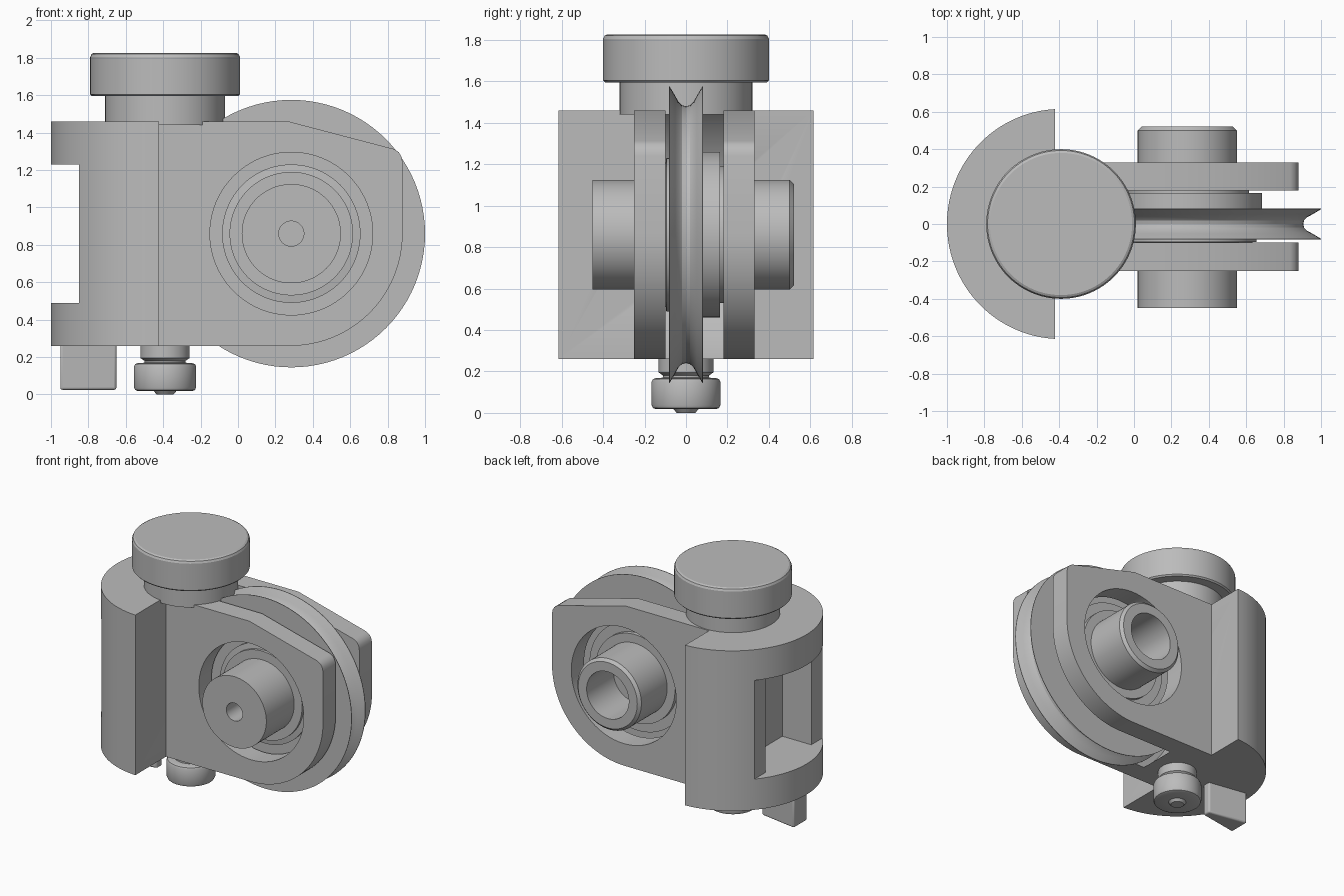
import bpy, bmesh
from math import pi, cos, sin, radians
from mathutils import Vector

cube = bpy.data.objects.get("Cube")
if cube:
    bpy.data.objects.remove(cube, do_unlink=True)

grey = bpy.data.materials.new("plain_grey")
grey.use_nodes = True
colour = (0.5, 0.5, 0.5, 1)
grey.diffuse_color = colour
grey.node_tree.nodes["Principled BSDF"].inputs["Base Color"].default_value = colour

KNOB_X = -0.39               # vertical screw axis
WHEEL = Vector((0.285, 0, 0.86))   # wheel centre
BOTTOM, TOP = 0.26, 1.46     # body height


def finish(name, bm):
    bmesh.ops.remove_doubles(bm, verts=bm.verts, dist=1e-5)
    bmesh.ops.recalc_face_normals(bm, faces=bm.faces)
    mesh = bpy.data.meshes.new(name)
    bm.to_mesh(mesh)
    bm.free()
    mesh.materials.append(grey)
    ob = bpy.data.objects.new(name, mesh)
    bpy.context.collection.objects.link(ob)
    return ob


def lathe(name, profile, centre, axis, closed=False):
    """Turn (radius, height) points around the z or y axis."""
    bm = bmesh.new()
    up = Vector(axis)
    verts = [bm.verts.new(Vector((r, 0, 0)) + up * h + centre) for r, h in profile]
    edges = [bm.edges.new(pair) for pair in zip(verts, verts[1:])]
    if closed:
        edges.append(bm.edges.new((verts[-1], verts[0])))
    bmesh.ops.spin(bm, geom=verts + edges, cent=centre, axis=up,
                   angle=2 * pi, steps=96, use_merge=False)
    return finish(name, bm)


def prism(name, outline, start, end, upright=False):
    """Extrude an outline along z, or an x-z outline along y when upright."""
    bm = bmesh.new()
    place = (lambda a, b, d: (a, d, b)) if upright else (lambda a, b, d: (a, b, d))
    face = bm.faces.new([bm.verts.new(place(a, b, start)) for a, b in outline])
    out = bmesh.ops.extrude_face_region(bm, geom=[face])
    shift = Vector(place(0, 0, end - start))
    bmesh.ops.translate(bm, vec=shift,
                        verts=[v for v in out["geom"] if isinstance(v, bmesh.types.BMVert)])
    return finish(name, bm)


def box(name, x, y, z):
    return prism(name, [(x[0], y[0]), (x[1], y[0]), (x[1], y[1]), (x[0], y[1])], *z)


def activate(ob):
    bpy.ops.object.select_all(action='DESELECT')
    ob.select_set(True)
    bpy.context.view_layer.objects.active = ob


def combine(ob, other, operation='DIFFERENCE'):
    mod = ob.modifiers.new("combine", 'BOOLEAN')
    mod.operation, mod.object, mod.solver = operation, other, 'EXACT'
    activate(ob)
    bpy.ops.object.modifier_apply(modifier=mod.name)
    bpy.data.objects.remove(other, do_unlink=True)


def disc_cutter(radius, start, end):
    return lathe("cutter", [(0, start), (radius, start), (radius, end), (0, end)],
                 WHEEL, Y)


Z, Y = (0, 0, 1), (0, 1, 0)
parts = []

# Half-round body, with a web reaching between the side plates
arc = [radians(93 + 174 * i / 48) for i in range(49)]
body = prism("half_round_body",
             [(KNOB_X + 0.61 * cos(a), 0.615 * sin(a)) for a in arc], BOTTOM, TOP)
combine(body, box("web", (-0.5, -0.08), (-0.1, 0.18), (BOTTOM, TOP)), 'UNION')

# Clearance for the wheel, then the window and its inner pocket
combine(body, disc_cutter(0.755, -0.14, 0.22))
combine(body, box("cutter", (-1.2, -0.85), (-0.8, 0.8), (0.49, 1.23)))
combine(body, box("cutter", (-0.9, -0.61), (-0.27, 0.27), (0.49, 1.23)))
parts.append(body)

# Side plates with a round lower corner and a bore
corner = [radians(-90 + 90 * i / 24) for i in range(25)]
plate_outline = [(-0.43, BOTTOM)]
plate_outline += [(0.28 + 0.6 * cos(a), 0.86 + 0.6 * sin(a)) for a in corner]
plate_outline += [(0.88, 1.24), (0.875, 1.27), (0.86, 1.295), (0.835, 1.312),
                  (0.27, TOP), (-0.43, TOP)]
for name, start, end in (("front_plate", -0.25, -0.1), ("back_plate", 0.18, 0.33)):
    plate = prism(name, plate_outline, start, end, upright=True)
    combine(plate, disc_cutter(0.435, start - 0.1, end + 0.1))
    parts.append(plate)

# Grooved wheel
half_groove = [(0.7, 0.083), (0.715, 0.083), (0.715, 0.079), (0.67, 0.052),
               (0.64, 0.036), (0.625, 0.02)]
groove = half_groove + [(0.62, 0)] + [(r, -h) for r, h in reversed(half_groove)]
parts.append(lathe("grooved_wheel", [(0, 0.083)] + groove + [(0, -0.083)], WHEEL, Y))

# Hub flanges on both sides of the wheel
parts.append(lathe("front_flange", [(0, -0.07), (0.37, -0.07), (0.37, -0.095), (0.33, -0.1),
                                    (0.33, -0.12), (0, -0.12)], WHEEL, Y))
parts.append(lathe("back_flange", [(0, 0.07), (0.4, 0.07), (0.4, 0.165), (0.33, 0.165),
                                   (0.33, 0.195), (0, 0.195)], WHEEL, Y))

# Axle with a small front hole and a wide back bore
parts.append(lathe("axle", [(0.067, -0.45), (0.265, -0.45), (0.265, 0.5), (0.245, 0.52),
                            (0.175, 0.52), (0.175, 0.2), (0, 0.2), (0, -0.25),
                            (0.067, -0.25)], WHEEL, Y, closed=True))

# Top knob and collar
screw = Vector((KNOB_X, 0, 0))
parts.append(lathe("top_collar", [(0, 1.44), (0.32, 1.44), (0.32, 1.62), (0, 1.62)], screw, Z))
parts.append(lathe("top_knob", [(0, 1.595), (0.39, 1.595), (0.4, 1.605), (0.4, 1.805),
                                (0.393, 1.82), (0.38, 1.827), (0, 1.827)], screw, Z))

# Lower knob with its neck and end nub
parts.append(lathe("lower_knob", [(0, 0), (0.045, 0), (0.06, 0.018), (0.145, 0.018),
                                  (0.16, 0.024), (0.166, 0.038), (0.166, 0.15),
                                  (0.16, 0.163), (0.145, 0.168), (0.11, 0.17),
                                  (0.11, 0.18), (0.132, 0.195), (0.132, 0.28), (0, 0.28)],
                   screw, Z))

# Tapered stop peg under the body
peg = prism("stop_peg", [(-0.95, -0.08), (-0.65, -0.03), (-0.65, 0.03), (-0.95, 0.08)],
            0.025, 0.28)
bevel = peg.modifiers.new("round_edges", 'BEVEL')
bevel.width, bevel.segments = 0.012, 3
parts.append(peg)

for ob in parts:
    activate(ob)
    bpy.ops.object.shade_smooth_by_angle(angle=radians(25))
bpy.ops.object.select_all(action='DESELECT')
